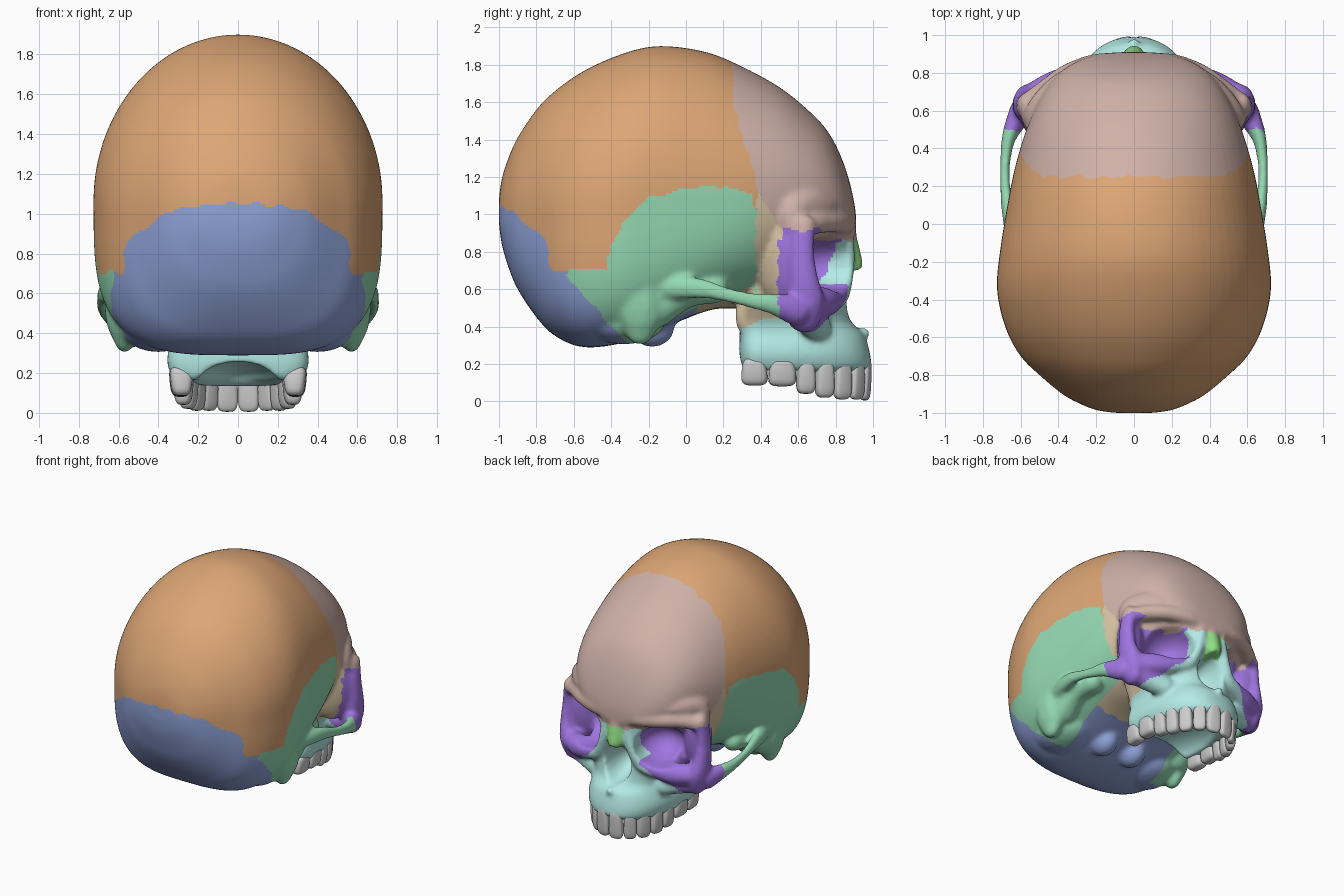
import bpy, bmesh
from math import sin, cos, pi, radians, copysign, hypot, sqrt
from mathutils import Matrix, Vector

if "Cube" in bpy.data.objects:
    bpy.data.objects.remove(bpy.data.objects["Cube"])

def spow(v, p):
    return copysign(abs(v) ** p, v)

def table(pts, t):
    """Piecewise linear lookup in (t, value) pairs."""
    if t <= pts[0][0]:
        return pts[0][1]
    for (a, u), (b, v) in zip(pts, pts[1:]):
        if t <= b:
            return u + (v - u) * (t - a) / (b - a)
    return pts[-1][1]

def spline(rows, steps):
    """Smooth Catmull-Rom interpolation between rows of numbers."""
    out, n = [], len(rows)
    for i in range(n - 1):
        p = [rows[max(0, min(n - 1, i + k))] for k in (-1, 0, 1, 2)]
        for s in range(steps):
            t = s / steps
            out.append([b + .5 * t * (c - a + t * (2*a - 5*b + 4*c - d + t * (3*(b - c) + d - a)))
                        for a, b, c, d in zip(*p)])
    return out + [list(rows[-1])]

def skin(bm, rings):
    vs = [[bm.verts.new(p) for p in r] for r in rings]
    n = len(vs[0])
    for a, b in zip(vs, vs[1:]):
        for i in range(n):
            bm.faces.new((a[i], a[(i + 1) % n], b[(i + 1) % n], b[i]))
    bm.faces.new(vs[0])
    bm.faces.new(vs[-1])

def frame(c, r, turn=0):
    return Matrix.Translation(c) @ Matrix.Rotation(radians(turn), 4, 'Z') @ Matrix.Diagonal((*r, 1))

def ball(bm, c, r, turn=0, sub=2):
    bmesh.ops.create_icosphere(bm, subdivisions=sub, radius=1, matrix=frame(c, r, turn))

def strand(bm, pts, side, sc=(1, 1, 1)):
    """Tapered bar through (x, y, z, radius) points."""
    for x, y, z, r in spline(pts, 6):
        ball(bm, (side * x, y, z), [r * k for k in sc])

def make(name, bm):
    bmesh.ops.recalc_face_normals(bm, faces=bm.faces[:])
    me = bpy.data.meshes.new(name)
    bm.to_mesh(me)
    bm.free()
    ob = bpy.data.objects.new(name, me)
    bpy.context.collection.objects.link(ob)
    return ob

def fuse(ob, size, smooth):
    """Fuse overlapping pieces into one even, smoothed skin."""
    m = ob.modifiers.new("remesh", 'REMESH')
    m.mode, m.voxel_size = 'VOXEL', size
    if smooth:
        m = ob.modifiers.new("smooth", 'SMOOTH')
        m.factor, m.iterations = .5, smooth
    dg = bpy.context.evaluated_depsgraph_get()
    me = bpy.data.meshes.new_from_object(ob.evaluated_get(dg))
    ob.modifiers.clear()
    ob.data = me

def hollow(me, c, r, push, turn=0):
    """Push surface points lying in an ellipsoid out to its far wall."""
    inv = frame(c, r, turn).inverted()
    push = Vector(push).normalized()
    d = inv.to_3x3() @ push
    for v in me.vertices:
        q = inv @ v.co
        k = q.length_squared - 1
        if k < 0:
            b, a = q.dot(d), d.length_squared
            v.co = v.co + push * ((-b + sqrt(b * b - a * k)) / a)

# Braincase: rows of y, top, bottom, widest height, half width, lower squareness
rows = [(-1.0, 1.08, .95, 1.01, .10, 2.2), (-.985, 1.19, .84, 1.0, .20, 2.2),
        (-.95, 1.30, .72, 1.0, .29, 2.3), (-.9, 1.41, .60, 1.0, .38, 2.5),
        (-.8, 1.56, .45, 1.0, .50, 2.8), (-.7, 1.66, .35, 1.0, .60, 3.2),
        (-.55, 1.765, .29, 1.02, .68, 3.5), (-.35, 1.855, .31, 1.06, .725, 3.6),
        (-.15, 1.90, .38, 1.1, .71, 3.6), (.1, 1.87, .48, 1.1, .67, 3.2),
        (.3, 1.79, .52, 1.1, .63, 2.6), (.5, 1.68, .58, 1.12, .57, 2.3),
        (.65, 1.56, .70, 1.12, .505, 2.2), (.75, 1.455, .82, 1.1, .44, 2),
        (.82, 1.33, .86, 1.06, .37, 2), (.87, 1.19, .87, 1.02, .28, 2),
        (.9, 1.06, .88, .97, .18, 2), (.91, .98, .89, .94, .08, 2)]
ANG = [2 * pi * i / 72 for i in range(72)]
bm = bmesh.new()
rings = []
for y, top, bot, zm, w, n in spline(rows, 4):
    ring = []
    for a in ANG:
        e, h = (1, top - zm) if sin(a) >= 0 else (2 / n, zm - bot)
        ring.append((w * spow(cos(a), e), y, zm + h * spow(sin(a), e)))
    rings.append(ring)
skin(bm, rings)

# Upper jaw and middle of the face: rows of z, half width, back, front
face = [(.165, .315, .31, .97), (.19, .335, .295, .99), (.25, .355, .285, .985), (.31, .35, .285, .97),
        (.36, .335, .285, .95), (.42, .34, .29, .895), (.5, .38, .3, .875), (.58, .42, .32, .865),
        (.7, .39, .34, .86), (.8, .39, .35, .87), (.92, .41, .36, .87)]
rings = []
for z, hx, back, front in spline(face, 4):
    ring = []
    for a in ANG:
        e, d = (2 / 2.4, front - .43) if sin(a) >= 0 else (.5, .43 - back)
        ring.append((hx * spow(cos(a), e), .43 + d * spow(sin(a), e), z))
    rings.append(ring)
skin(bm, rings)
strand(bm, [(0, .84, .90, .07), (0, .87, .80, .065), (0, .895, .73, .055)], 1)   # nasal bridge
ball(bm, (0, .945, .365), (.03, .045, .03))                                     # nasal spine

for s in (1, -1):
    # brow ridge and the forehead slope above it
    strand(bm, [(0, .85, .93, .06), (.2, .845, .95, .06), (.35, .79, .96, .06),
                (.47, .705, .955, .06), (.57, .635, .925, .055)], s)
    strand(bm, [(.1, .77, 1.03, .11), (.24, .755, 1.04, .11), (.36, .70, 1.05, .11), (.45, .63, 1.05, .10),
                (.50, .57, 1.02, .09), (.53, .57, .93, .07)], s)
    # cheekbone with its upright process
    strand(bm, [(.575, .63, .94, .06), (.59, .62, .8, .062), (.59, .63, .65, .075),
                (.565, .64, .54, .095), (.54, .63, .45, .085)], s, (.75, 1.1, 1))
    # lower eye socket rim and cheek
    strand(bm, [(.56, .65, .53, .08), (.42, .73, .53, .085), (.29, .79, .55, .065), (.19, .83, .58, .05),
                (.135, .855, .68, .045), (.10, .855, .78, .05), (.09, .85, .87, .05)], s)
    strand(bm, [(.53, .64, .45, .075), (.42, .66, .43, .08), (.3, .70, .40, .08)], s)
    # cheek arch
    strand(bm, [(.60, -.16, .61, .07), (.645, -.02, .61, .065), (.67, .1, .60, .055), (.683, .22, .57, .043),
                (.68, .35, .54, .046), (.66, .47, .52, .06), (.61, .58, .49, .085)], s, (.65, 1, 1))
    # outer eye socket wall
    ball(bm, (s * .47, .52, .77), (.17, .10, .27), s * 48, 3)
    # bump behind the ear, side of the base, joint under the base
    strand(bm, [(.58, -.24, .62, .12), (.575, -.24, .50, .12), (.57, -.245, .42, .09), (.57, -.245, .36, .06)],
           s, (.8, 1.15, 1))
    strand(bm, [(.53, -.16, .50, .11), (.54, 0, .58, .085), (.52, .15, .60, .08)], s)
    ball(bm, (s * .40, -.33, .43), (.19, .22, .125), 0, 3)
    ball(bm, (s * .13, -.18, .40), (.09, .12, .11), 0, 3)
    ball(bm, (s * .25, .33, .46), (.06, .07, .12))
    # gum ridge behind the front teeth
    strand(bm, [(0, .895, .18, .05), (.13, .86, .18, .05), (.23, .72, .185, .045)], s)
skull = make("skull_base", bm)
fuse(skull, .015, 0)

# Hollows: eye sockets, nose opening, palate, rear nose opening
for s in (1, -1):
    hollow(skull.data, (s * .33, .80, .735), (.19, .25, .15), (-s * .29, -.96, 0), -s * 20)
hollow(skull.data, (0, .95, .55), (.115, .30, .155), (0, -1, 0))
hollow(skull.data, (0, .47, .14), (.22, .38, .13), (0, 0, 1))
hollow(skull.data, (0, .27, .44), (.15, .12, .10), (0, 1, 0))
fuse(skull, .013, 7)
whole = skull.data

# Suture lines dividing the surface into bones
CORONAL = [(1.08, .385), (1.27, .36), (1.4, .31), (1.58, .25)]
SQUAMOUS = [(-.66, .66), (-.63, .71), (-.42, .70), (-.40, .83), (-.3, 1.0), (-.2, 1.09),
            (0, 1.13), (.2, 1.15), (.34, 1.12), (.38, 1.0)]
LAMBDOID = [(-1, 1.06), (-.85, .95), (-.74, .85), (-.72, .70)]

def bone(p):
    x = abs(p.x)
    y = p.y + .006 * (sin(47 * p.x) + sin(61 * p.z))
    z = p.z + .006 * (sin(53 * p.x) + sin(43 * p.y))
    if x > .61 and -.1 < y < .5 and z < .7:
        return "temporal_bone"
    if .35 < z < .92 and ((x > .5 and y > .52 - .03 * (z < .65))
                          or (y > .55 and z < .86 and x > .2 + max(0, .6 - z) * 1.25)
                          or (x > .12 and z > .58 and .5 < y < .73 + .4 * (z - .65) and z < .86)):
        return "cheekbone"
    if x < .075 and .68 < z < .87 and y > .8:
        return "nasal_bone"
    if z > .86 and y > max(table(CORONAL, z), .38 + .68 * (1.12 - z)):
        return "frontal_bone"
    if y > .26 and (z < .39 + .3 * (y - .28) or y > .58):
        return "upper_jaw"
    if z < 1.12 and (y > .375 or (y > .27 and z < .55) or (x < .4 and y > .05 and z < .7)):
        return "sphenoid_bone"
    if x > .4 and -.66 < y < .4 and .68 - 1.1 * (y + .65) < z < table(SQUAMOUS, y):
        return "temporal_bone"
    return "occipital_bone" if z < table(LAMBDOID, y) else "parietal_bone"

COLORS = {"parietal_bone": (.72, .38, .18), "frontal_bone": (.62, .44, .39), "occipital_bone": (.28, .37, .70),
          "temporal_bone": (.30, .70, .45), "cheekbone": (.35, .18, .75), "sphenoid_bone": (.70, .57, .38),
          "upper_jaw": (.46, .83, .79), "nasal_bone": (.28, .74, .24)}
groups = {k: [] for k in COLORS}
for f in whole.polygons:
    groups[bone(f.center)].append(tuple(f.vertices))
for name, faces in groups.items():
    used = sorted({i for f in faces for i in f})
    new = {v: i for i, v in enumerate(used)}
    me = bpy.data.meshes.new(name)
    me.from_pydata([tuple(whole.vertices[i].co) for i in used], [], [[new[i] for i in f] for f in faces])
    me.polygons.foreach_set("use_smooth", [True] * len(faces))
    mat = bpy.data.materials.new(name)
    mat.diffuse_color = (*COLORS[name], 1)
    mat.use_nodes = True
    mat.node_tree.nodes["Principled BSDF"].inputs["Base Color"].default_value = mat.diffuse_color
    me.materials.append(mat)
    bpy.context.collection.objects.link(bpy.data.objects.new(name, me))
bpy.data.objects.remove(skull)

# Teeth: width, half depth, lowest point, from the middle to the back
TEETH = [(.085, .032, .005), (.075, .032, .01), (.08, .038, .01), (.08, .046, .02),
         (.08, .048, .04), (.118, .055, .08), (.112, .055, .085)]
arch = [Vector((.29 * spow(sin(t), .85), .42 + .54 * spow(cos(t), .85), 0))
        for t in (radians(a * .5) for a in range(181))] + [Vector((.28, .295, 0))]
lens = [0]
for a, b in zip(arch, arch[1:]):
    lens.append(lens[-1] + hypot(b.x - a.x, b.y - a.y))
scale = lens[-1] / sum(t[0] for t in TEETH)
xs, ys = list(zip(lens, [p.x for p in arch])), list(zip(lens, [p.y for p in arch]))
pos = 0
for i, (w, d, low) in enumerate(TEETH):
    w *= scale
    mid = pos + w / 2
    pos += w
    c = Vector((table(xs, mid), table(ys, mid), 0))
    tan = Vector((table(xs, mid + .02) - table(xs, mid - .02), table(ys, mid + .02) - table(ys, mid - .02), 0)).normalized()
    out = Vector((-tan.y, tan.x, 0))
    for s, label in ((1, "right"), (-1, "left")):
        bm = bmesh.new()
        bmesh.ops.create_uvsphere(bm, u_segments=20, v_segments=12, radius=1)
        for v in bm.verts:
            u, k, h = [spow(q, .55) for q in v.co]
            p = c + tan * (u * w * (.48 - .05 * h)) + out * (k * d * (1 + .15 * h))
            v.co = (s * p.x, p.y, (low + .235) / 2 + h * (.235 - low) / 2)
        ob = make("tooth_%d_%s" % (i + 1, label), bm)
        ob.data.polygons.foreach_set("use_smooth", [True] * len(ob.data.polygons))
